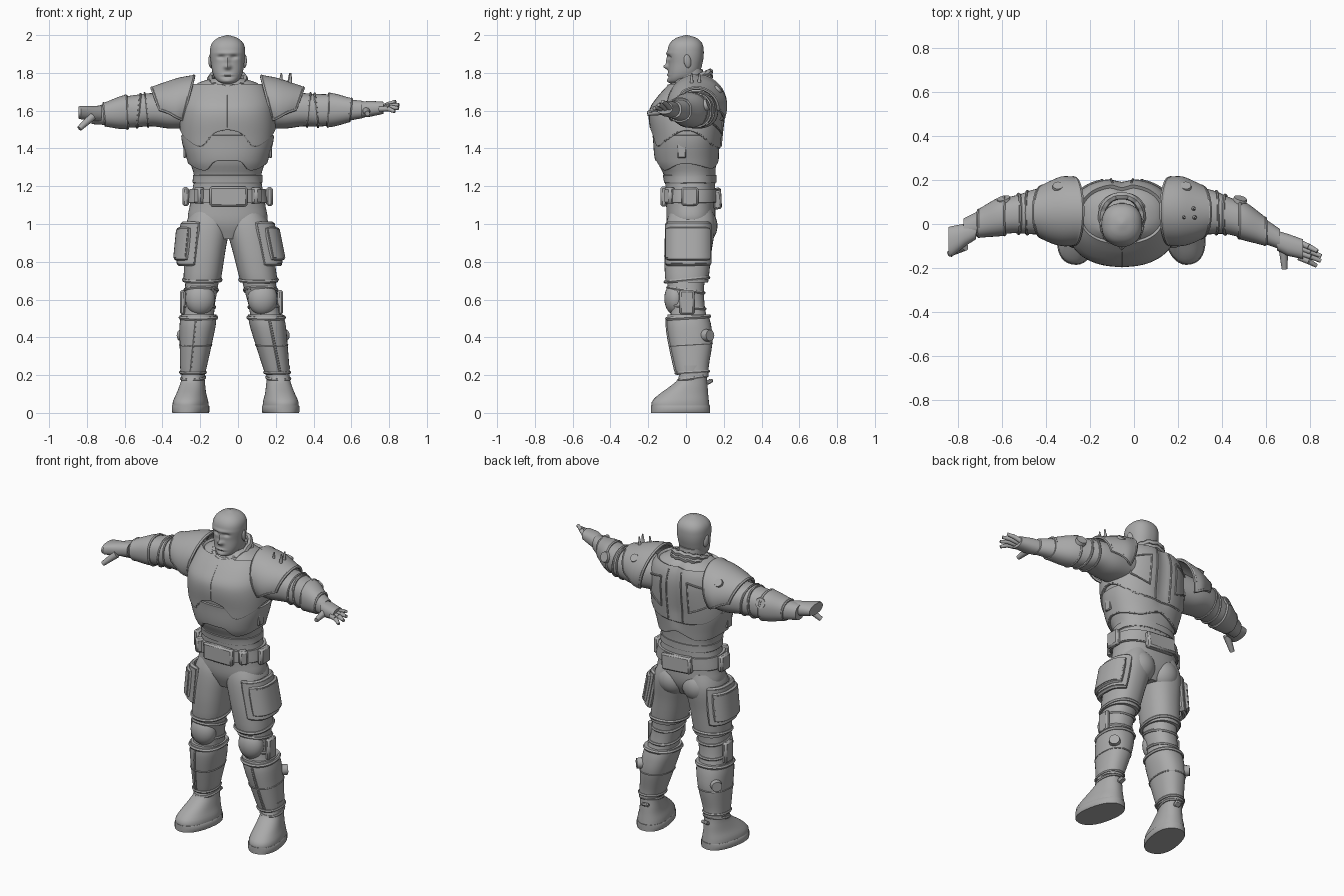
import bpy, bmesh, math
from mathutils import Vector, Matrix, Euler

if bpy.data.objects.get("Cube"):
    bpy.data.objects.remove(bpy.data.objects["Cube"], do_unlink=True)
grey = bpy.data.materials.new("plain grey")
grey.use_nodes = True
grey.diffuse_color = (.4, .4, .4, 1)
grey.node_tree.nodes["Principled BSDF"].inputs["Base Color"].default_value = grey.diffuse_color
created = []
MID = -.055  # body centre line
SIDES = ((1, "left"), (-1, "right"))

def register(name, data):
    obj = bpy.data.objects.new(name, data)
    bpy.context.scene.collection.objects.link(obj)
    data.materials.append(grey)
    created.append(obj)
    return obj

def from_bmesh(name, bm):
    bmesh.ops.recalc_face_normals(bm, faces=bm.faces)
    mesh = bpy.data.meshes.new(name)
    bm.to_mesh(mesh)
    return register(name, mesh)

def sample(keys, t):
    """Smooth curve through keys whose first entry is the parameter."""
    i = max([0] + [k for k in range(1, len(keys) - 1) if keys[k][0] < t])
    before, a, b, after = keys[max(i - 1, 0)], keys[i], keys[i + 1], keys[min(i + 2, len(keys) - 1)]
    span, result = b[0] - a[0], []
    f = min(max((t - a[0]) / span, 0), 1)
    for u, v, w, x in zip(before[1:], a[1:], b[1:], after[1:]):
        m, n, d = (w - u) * span / (b[0] - before[0]), (x - v) * span / (after[0] - a[0]), w - v
        result.append(v + f * (m + f * (3 * d - 2 * m - n + f * (m + n - 2 * d))))
    return result

def spread(start, end, count):
    return [start + (end - start) * i / count for i in range(count + 1)]

def oval(angle, a, b, power=2.3):
    c, s = math.cos(angle), math.sin(angle)
    return math.copysign(abs(c) ** (2 / power), c) * a, math.copysign(abs(s) ** (2 / power), s) * b

def ring(centre, a, b, axis="z", count=36, tilt=0):
    flat = [oval(math.tau * i / count, a, b) for i in range(count)]
    return [Vector(centre) + Vector((u, v, v * tilt) if axis == "z" else (v * tilt, u, v)) for u, v in flat]

def skin(name, rows, closed=True, caps=True, thickness=0):
    bm = bmesh.new()
    grid = [[bm.verts.new(p) for p in row] for row in rows]
    n = len(rows[0])
    for low, high in zip(grid, grid[1:]):
        for j in range(n if closed else n - 1):
            bm.faces.new((low[j], low[(j + 1) % n], high[(j + 1) % n], high[j]))
    if closed and caps:
        bm.faces.new(grid[0]), bm.faces.new(grid[-1])
    obj = from_bmesh(name, bm)
    if thickness:
        solid = obj.modifiers.new("plate", "SOLIDIFY")
        solid.thickness, solid.offset = thickness, 0
    return obj

def tube(name, points, radius, cyclic=True):
    curve = bpy.data.curves.new(name, "CURVE")
    curve.dimensions, curve.bevel_depth, curve.bevel_resolution, curve.use_fill_caps = "3D", radius, 1, True
    spline = curve.splines.new("POLY")
    spline.points.add(len(points) - 1)
    for target, p in zip(spline.points, points):
        target.co = (*p, 1)
    spline.use_cyclic_u = cyclic
    return register(name, curve)

def box(name, centre, size, turn=(0, 0, 0), bevel=.01):
    bm = bmesh.new()
    bmesh.ops.create_cube(bm, size=1, matrix=Matrix.LocRotScale(Vector(centre), Euler(turn), Vector(size)))
    obj = from_bmesh(name, bm)
    obj.modifiers.new("soft edge", "BEVEL").width = bevel
    return obj

def ball(name, centre, size, turn=(0, 0, 0)):
    bm = bmesh.new()
    place = Matrix.LocRotScale(Vector(centre), Euler(turn), Vector(size))
    bmesh.ops.create_uvsphere(bm, u_segments=24, v_segments=14, radius=1, matrix=place)
    return from_bmesh(name, bm)

def spindle(name, start, end, radius, tip):
    """Round bar from start to end: discs, spikes and fingers."""
    bm, axis = bmesh.new(), Vector(end) - Vector(start)
    place = Matrix.Translation(Vector(start) + axis / 2) @ axis.to_track_quat("Z", "Y").to_matrix().to_4x4()
    bmesh.ops.create_cone(bm, cap_ends=True, segments=16, radius1=radius, radius2=tip, depth=axis.length, matrix=place)
    return from_bmesh(name, bm)

# Torso: height, depth offset, half width, half depth
TORSO = ((.92, .02, .07, .09), (1, .025, .2, .125), (1.1, .025, .2, .13), (1.25, .02, .178, .135), (1.33, .005, .2, .155),
         (1.45, .005, .232, .168), (1.6, .007, .232, .182), (1.68, .03, .215, .155), (1.74, .045, .17, .115), (1.77, .03, .09, .08))
AROUND = [math.tau * i / 72 for i in range(72)]

def body_point(angle, z, lift=0):
    y, a, b = sample(TORSO, z)
    groove = .016 * math.exp(-((angle - math.pi) / .13) ** 2) * min(max((z - 1.35) * 9, 0), 1)
    u, v = oval(angle - math.pi / 2, a + lift, b + lift - groove)
    return Vector((MID + u, y + v, z))

def torso_shell(name, bottom, top, lift, rim):
    """Plate wrapped round the torso with a shaped lower edge."""
    edge = [sample(bottom, min(a, math.tau - a))[0] for a in AROUND]
    rows = [[body_point(a, e + (top - e) * f, lift) for a, e in zip(AROUND, edge)] for f in spread(0, 1, 14)]
    skin(name, rows, caps=False, thickness=.016)
    tube(name + "_rim", rows[0], rim)

def torso_trim(name, corners, radius=.005, lift=.02):
    tube(name, [body_point(a + (b - a) * f, z + (w - z) * f, lift) for (a, z), (b, w) in zip(corners, corners[1:])
                for f in spread(0, 1, 8)], radius, False)

skin("torso_suit", [[body_point(a, z) for a in AROUND] for z in spread(.92, 1.77, 40)])
torso_shell("breastplate", ((0, 1.505), (.25, 1.485), (.55, 1.415), (1, 1.45), (1.6, 1.5), (2.4, 1.42), (math.pi, 1.4)),
            1.735, .01, .007)
torso_shell("midriff_plate", ((0, 1.34), (.3, 1.335), (.6, 1.29), (1.5, 1.325), (2.5, 1.3), (math.pi, 1.34)), 1.47, .004, .007)
torso_shell("belly_wrap", ((0, 1.22), (math.pi, 1.22)), 1.26, -.002, .005)
torso_shell("belt", ((0, 1.115), (math.pi, 1.115)), 1.185, .008, .005)
torso_trim("chest_seam", ((0, 1.51), (0, 1.7)), .003, .018)
for side, word in SIDES:
    ridge, inner, outer = [math.pi - side * a for a in (.16, .32, .85)]
    torso_trim(word + "_spine_ridge", ((ridge, 1.72), (ridge, 1.41)))
    torso_trim(word + "_back_panel", ((inner, 1.67), (outer, 1.64), (outer, 1.53), (inner, 1.48), (inner, 1.67)))
    box(word + "_flank_strap", body_point(side * 1.45, 1.41, .004), (.016, .045, .12), bevel=.004)
    box(word + "_belt_pouch", (MID + side * .222, .02, 1.145), (.035, .09, .1))
    box(word + "_belt_clip", (MID + side * .15, -.085, 1.15), (.05, .05, .085), (0, 0, side * .8))
    ball(word + "_seat", (MID + side * .085, .075, .99), (.1, .092, .1))
box("belt_buckle", (MID + .005, -.118, 1.145), (.2, .035, .105))
box("belt_back_case", (MID, .165, 1.135), (.2, .045, .1), (.05, .08, 0))

# Neck, collar and head
skin("neck", [ring((MID, y, z), .073, .078) for z, y in ((1.68, .03), (1.82, .01))])
for level in (0, 1):
    hoop = ring((MID, .02, 1.737 + level * .025), .1 - level * .008, .108, count=48, tilt=.38)
    tube("collar_roll", [p + Vector((0, 0, .004 * math.sin(i * 1.7))) for i, p in enumerate(hoop)], .017)
HEAD = ((1.743, -.045, .025, .035), (1.755, -.035, .052, .058), (1.79, -.015, .076, .08), (1.85, -.003, .088, .09),
        (1.91, -.002, .093, .096), (1.955, 0, .084, .086), (1.985, .002, .052, .054), (2, .003, .006, .006))
head = [ring((MID, sample(HEAD, z)[0], z), *sample(HEAD, z)[1:], count=80) for z in spread(1.743, 2, 56)]
# Face forms: side offset, height, push, width, height spread
FACE = ((0, 1.832, .024, .017, .013), (0, 1.86, .012, .011, .025), (0, 1.905, .006, .055, .01), (.034, 1.884, -.012, .018, .01),
        (-.034, 1.884, -.012, .018, .01), (0, 1.79, .007, .028, .006), (0, 1.778, -.005, .026, .004), (0, 1.757, .007, .025, .012))
for p in (p for row in head for p in row if p.y < -.02):
    dx, z = p.x - MID, p.z
    p.y -= sum(push * math.exp(-((dx - x) / w) ** 2 - ((z - h) / t) ** 2) for x, h, push, w, t in FACE)
skin("head", head)
for side, word in SIDES:
    ball(word + "_ear", (MID + side * .09, .008, 1.862), (.011, .02, .036), (.15, 0, side * .3))

# Legs: height, depth offset, half width, half depth
THIGH = ((.69, .005, .096, .112), (.72, .005, .1, .116), (.85, .01, .107, .125), (1, .025, .115, .13), (1.08, .03, .09, .11))
KNEE = ((.48, .015, .085, .1), (.56, .01, .08, .09), (.64, 0, .085, .095), (.72, 0, .09, .1))
SHIN = ((.2, .035, .064, .085), (.24, .03, .07, .09), (.38, .025, .087, .115), (.47, .015, .096, .117), (.52, .01, .093, .108))
FOOT = ((.03, -.03, .09, .155), (.06, -.03, .088, .152), (.1, -.012, .075, .13), (.14, .015, .066, .1), (.18, .035, .06, .076), (.25, .037, .06, .075))
for side, word in SIDES:
    def leg_x(z):
        return MID + side * (.105 + (.2 if side > 0 else .1) * (1 - z))

    def leg_ring(keys, z, tilt=0):
        y, a, b = sample(keys, z)
        return ring((leg_x(z), y, z), a, b, tilt=tilt)

    for name, keys in (("_thigh", THIGH), ("_knee_sleeve", KNEE), ("_shin_guard", SHIN)):
        skin(word + name, [leg_ring(keys, z) for z in spread(keys[0][0], keys[-1][0], 14)])
    for name, keys, z, radius, tilt in (("_thigh_hem", THIGH, .705, .01, .1), ("_knee_strap", KNEE, .56, .009, -.1),
                                        ("_knee_strap", KNEE, .65, .009, -.15), ("_shin_hem", SHIN, .215, .008, .06),
                                        ("_shin_band", SHIN, .36, .004, .06), ("_shin_top", SHIN, .505, .011, .06)):
        tube(word + name, leg_ring(keys, z, tilt), radius)
    tube(word + "_shin_ridge", [leg_ring(SHIN, z)[27] + Vector((side * .015, 0, 0)) for z in spread(.22, .5, 8)], .007, False)
    ball(word + "_knee_pad", (leg_x(.6), -.055, .605), (.079, .06, .088))
    box(word + "_knee_side_plate", (leg_x(.59) + side * .092, .005, .585), (.03, .08, .13))
    calf = leg_x(.41)
    spindle(word + "_calf_disc", (calf + side * .045, .09, .41), (calf + side * .085, .128, .41), .036, .03)

    # Pouch wrapped round the outer thigh, with a framed flap
    def wrap(angle, z, grow):
        u, v = oval(angle, .13 + grow, .115 + grow * .5, 2.8)
        return Vector((leg_x(z) + side * u, .015 + v, z))

    for name, grow, front, back, low, high in (("_thigh_pouch", 0, -1.3, 1.1, .79, 1), ("_pouch_flap", .02, -1, .85, .82, .97)):
        rows = [[wrap(a, z, grow) for a in spread(front, back, 16)] for z in spread(low, high, 4)]
        skin(word + name, rows, closed=False, thickness=.03)
        tube(word + name + "_edge", rows[0] + [r[-1] for r in rows] + rows[-1][::-1] + [r[0] for r in rows[::-1]], .013)

    # Boot turned outwards
    for part in (skin(word + "_boot", [ring((0, sample(FOOT, z)[0], z), *sample(FOOT, z)[1:]) for z in spread(.03, .25, 16)]),
                 skin(word + "_sole", [ring((0, -.03, z), a, .158) for z, a in ((0, .09), (.006, .094), (.034, .094), (.04, .09))]),
                 tube(word + "_boot_cuff", ring((0, .037, .185), .06, .076, tilt=.15), .008),
                 box(word + "_heel_tab", (0, .125, .165), (.04, .04, .02), (.5, 0, 0), .006)):
        part.matrix_world = Matrix.Translation((leg_x(.15), 0, 0)) @ Matrix.Rotation(side * .2, 4, "Z")

# Arms: reach, depth offset, height, half depth, half height
ARM = ((.16, .05, 1.61, .11, .1), (.3, .06, 1.6, .11, .095), (.4, .055, 1.605, .102, .088), (.48, .042, 1.6, .086, .086),
       (.56, .022, 1.597, .08, .08), (.65, -.015, 1.592, .058, .056), (.72, -.045, 1.59, .046, .045))
# Shoulder pad: reach, depth offset, arch centre, half depth, arch height
PAD = ((.18, .058, 1.63, .15, .152), (.26, .058, 1.62, .152, .147), (.34, .055, 1.615, .135, .126), (.4, .055, 1.61, .115, .11))
for side, word in SIDES:
    def arm_ring(reach, grow=0, tilt=0):
        y, z, a, b = sample(ARM, reach)
        bend = max(reach - .45, 0) * side
        return ring((MID + side * reach, y - bend * .09, z + bend * .06), a + grow, b + grow, "x", tilt=tilt)

    skin(word + "_arm", [arm_ring(r) for r in spread(.16, .72, 28)])
    skin(word + "_forearm_guard", [arm_ring(r, .004) for r in spread(.535, .65, 8)], caps=False, thickness=.008)
    for reach, radius, tilt in ((.43, .006, .1), (.47, .007, -.1), (.535, .009, .05), (.65, .008, .1)):
        tube(word + "_arm_band", arm_ring(reach, .002, tilt * side), radius)
    spindle(word + "_elbow_disc", (MID + side * .53, .08, 1.62), (MID + side * .54, .118, 1.635), .036, .03)
    rows = []
    for f in spread(0, 1, 10):
        reach = .18 + .22 * f
        y, z, a, b = sample(PAD, reach)
        rows.append([Vector((MID + side * (reach + .04 * (1 - 2 * f) * (1 - math.cos(t))), y + a * math.sin(t),
                             z + b * math.cos(t))) for t in spread(.5 * f - 2.1, 2.1 - .5 * f, 28)])
    skin(word + "_shoulder_pad", rows, closed=False, thickness=.014)
    tube(word + "_shoulder_rim", rows[0] + [r[-1] for r in rows] + rows[-1][::-1] + [r[0] for r in rows[::-1]], .01)
    spindle(word + "_pad_disc", (MID + side * .29, .15, 1.695), (MID + side * .291, .176, 1.72), .03, .024)
for x, y in ((.225, .03), (.275, .03), (.27, .07)):
    spindle("shoulder_spike", (x, y, 1.74), (x + .005, y, 1.8), .011, .004)

# Open left hand, blunt right hand with the thumb down
LEFT_PALM = ((.65, -.075, 1.605, .045, .042), (.7, -.095, 1.61, .05, .042), (.77, -.115, 1.615, .045, .032))
RIGHT_PALM = ((-.72, -.025, 1.585, .045, .042), (-.77, -.05, 1.585, .052, .04), (-.83, -.08, 1.59, .07, .036), (-.845, -.08, 1.59, .066, .032))
for word, palm in (("left", LEFT_PALM), ("right", RIGHT_PALM)):
    skin(word + "_palm", [ring(k[:3], *k[3:], "x") for k in palm])
for i, length in enumerate((.07, .09, .092, .075)):
    y = -.15 + i * .022
    joint = (.76 + length * .5, y - .02, 1.61 + .008 * i)
    spindle("left_finger", (.75, y, 1.608), joint, .015, .013)
    spindle("left_fingertip", joint, (.76 + length, y - .04, 1.595 + .018 * i), .013, .009)
spindle("left_thumb", (.68, -.11, 1.6), (.685, -.205, 1.585), .022, .013)
spindle("right_thumb", (-.77, -.1, 1.57), (-.84, -.135, 1.505), .022, .014)

# Turn tubes into meshes and keep hard edges crisp
bpy.ops.object.select_all(action="DESELECT")
for obj in created:
    obj.select_set(True)
bpy.context.view_layer.objects.active = next(o for o in created if o.type == "CURVE")
bpy.ops.object.convert(target="MESH")
bpy.ops.object.shade_smooth_by_angle(angle=math.radians(42))
